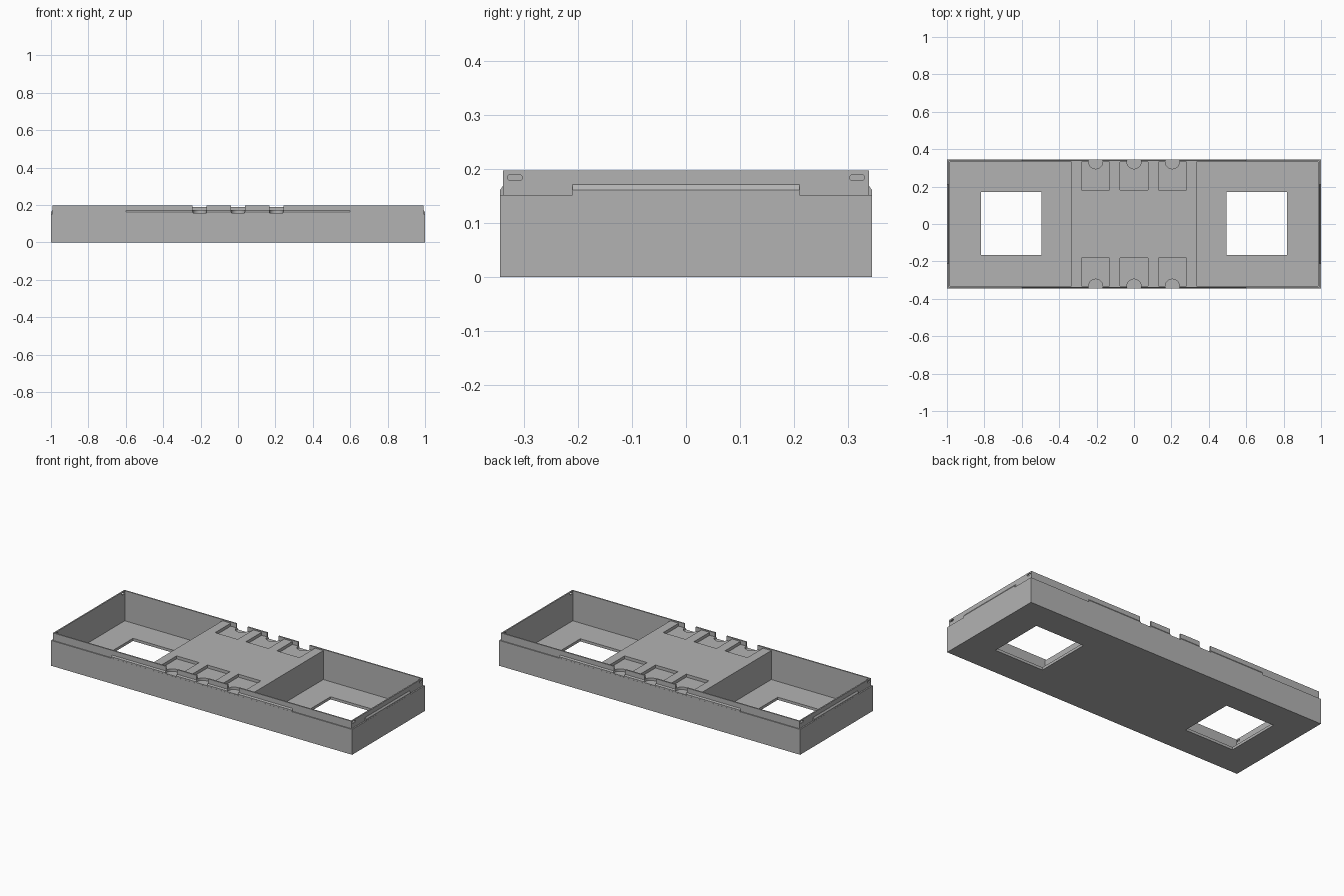
import bpy, bmesh, math
from mathutils import Matrix

cube = bpy.data.objects.get("Cube")
if cube:
    bpy.data.objects.remove(cube, do_unlink=True)

grey = bpy.data.materials.new("mid_grey")
grey.use_nodes = True
grey.diffuse_color = (0.45, 0.45, 0.45, 1)
grey.node_tree.nodes["Principled BSDF"].inputs["Base Color"].default_value = (0.45, 0.45, 0.45, 1)


def make(name, bm):
    mesh = bpy.data.meshes.new(name)
    bmesh.ops.recalc_face_normals(bm, faces=bm.faces)
    bm.to_mesh(mesh)
    bm.free()
    mesh.materials.append(grey)
    obj = bpy.data.objects.new(name, mesh)
    bpy.context.collection.objects.link(obj)
    return obj


def box(name, x0, x1, y0, y1, z0, z1):
    bm = bmesh.new()
    bmesh.ops.create_cube(bm, size=1)
    for v in bm.verts:
        v.co = [lo + (c + 0.5) * (hi - lo)
                for c, lo, hi in zip(v.co, (x0, y0, z0), (x1, y1, z1))]
    return make(name, bm)


def extrude(name, points, step):
    bm = bmesh.new()
    face = bm.faces.new([bm.verts.new(p) for p in points])
    out = bmesh.ops.extrude_face_region(bm, geom=[face])["geom"]
    bmesh.ops.translate(bm, vec=step, verts=[g for g in out if isinstance(g, bmesh.types.BMVert)])
    return make(name, bm)


def combine(target, tool, operation):
    mod = target.modifiers.new("shape", 'BOOLEAN')
    mod.operation = operation
    mod.solver = 'EXACT'
    mod.object = tool
    bpy.context.view_layer.update()
    graph = bpy.context.evaluated_depsgraph_get()
    mesh = bpy.data.meshes.new_from_object(target.evaluated_get(graph))
    target.modifiers.clear()
    target.data = mesh
    bpy.data.objects.remove(tool, do_unlink=True)


# Outer body with the stepped-in lip
W, D, H, TOP = 1.0, 0.345, 0.152, 0.197
LX, LY = 0.992, 0.339
IX, IY = 0.984, 0.331
tray = box("tray", -W, W, -D, D, 0, H)
combine(tray, box("lip", -LX, LX, -LY, LY, 0.1, TOP), 'UNION')

# Snap ridges on all four sides of the lip
for s in (-1, 1):
    profile = ((-0.01, 0.14), (0.0, 0.14), (0.0, 0.161), (-0.007, 0.171), (-0.01, 0.171))
    edge_y, edge_x = D - 0.0005, W - 0.0005
    combine(tray, extrude("long_ridge", [(-0.6, s * (edge_y + a), z) for a, z in profile],
                          (1.2, 0, 0)), 'UNION')
    combine(tray, extrude("end_ridge", [(s * (edge_x + a), -0.21, z) for a, z in profile],
                          (0, 0.42, 0)), 'UNION')

# Sunken platform top, end compartments and floor windows
combine(tray, box("platform_cut", -IX, IX, -IY, IY, 0.19, 0.3), 'DIFFERENCE')
for s in (-1, 1):
    xs = sorted((s * 0.335, s * IX))
    combine(tray, box("compartment", *xs, -IY, IY, 0.016, 0.3), 'DIFFERENCE')
    xs = sorted((s * 0.494, s * 0.818))
    combine(tray, box("window", *xs, -0.165, 0.172, -0.1, 0.1), 'DIFFERENCE')

# Square pockets and round notches along both long sides
for s in (-1, 1):
    for x in (-0.205, 0, 0.205):
        ys = sorted((s * 0.183, s * IY))
        combine(tray, box("pocket", x - 0.075, x + 0.075, *ys, 0.172, 0.3), 'DIFFERENCE')
        bm = bmesh.new()
        bmesh.ops.create_cone(bm, cap_ends=True, segments=32, radius1=0.038, radius2=0.038,
                              depth=0.2, matrix=Matrix.Translation((x, s * 0.333, 0.257)))
        combine(tray, make("notch", bm), 'DIFFERENCE')

# Small rounded slots near the corners of the end lips
for sx in (-1, 1):
    for sy in (-1, 1):
        pts = []
        for i in range(14):
            side = 1 if i < 7 else -1
            a = -math.pi / 2 + math.pi * (i % 7) / 6 + (0 if side > 0 else math.pi)
            pts.append((sx * 0.97, sy * 0.317 + side * 0.009 + 0.005 * math.cos(a),
                        0.184 + 0.005 * math.sin(a)))
        combine(tray, extrude("slot", pts, (sx * 0.05, 0, 0)), 'DIFFERENCE')

# Shading
bpy.ops.object.select_all(action='DESELECT')
tray.select_set(True)
bpy.context.view_layer.objects.active = tray
bpy.ops.object.shade_smooth_by_angle(angle=math.radians(30))
